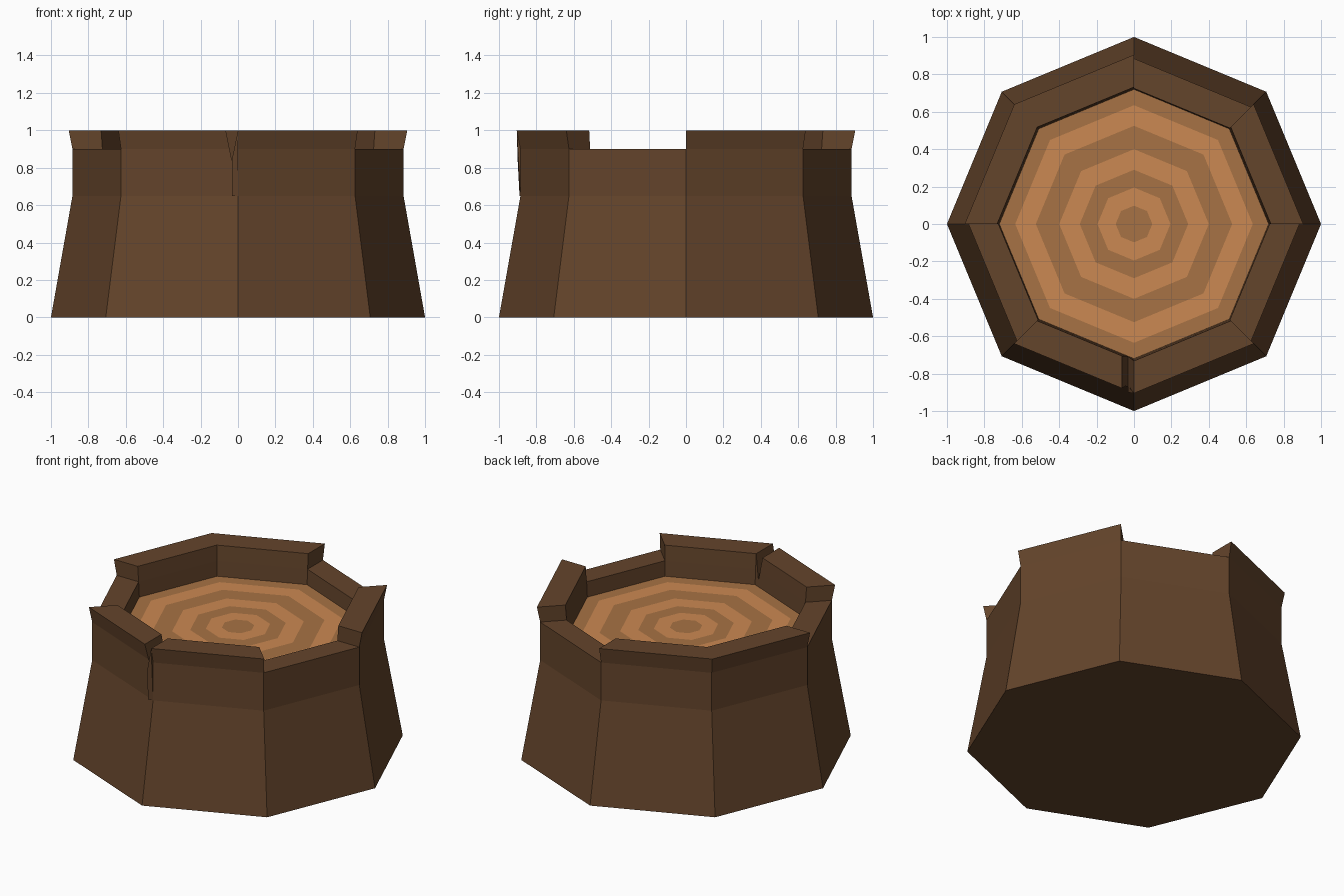
import bpy, bmesh
from math import sin, cos, pi

if "Cube" in bpy.data.objects:
    bpy.data.objects.remove(bpy.data.objects["Cube"])

N = 8


def material(name, rgb):
    m = bpy.data.materials.new(name)
    m.diffuse_color = (*rgb, 1)
    m.use_nodes = True
    m.node_tree.nodes["Principled BSDF"].inputs["Base Color"].default_value = m.diffuse_color
    return m


def add_object(name, bm, mats):
    bmesh.ops.recalc_face_normals(bm, faces=bm.faces)
    me = bpy.data.meshes.new(name)
    bm.to_mesh(me)
    bm.free()
    for m in mats:
        me.materials.append(m)
    ob = bpy.data.objects.new(name, me)
    bpy.context.collection.objects.link(ob)
    return ob


def hull(name, points, mats):
    bm = bmesh.new()
    verts = [bm.verts.new(p) for p in points]
    bmesh.ops.convex_hull(bm, input=verts)
    return add_object(name, bm, mats)


bark = material("bark", (0.127, 0.058, 0.024))
light = material("light_wood", (0.60, 0.25, 0.085))
dark = material("dark_wood", (0.39, 0.17, 0.058))

# Stump: octagonal profile, up the bark, over the rim, down to the growth rings
FLOOR = 0.8
profile = [(1, 0), (0.885, 0.65), (0.885, 0.9), (0.725, 0.9), (0.72, FLOOR)]
profile += [(r, FLOOR) for r in (0.635, 0.525, 0.40, 0.29, 0.195, 0.098)]
slots = [0, 0, 0, 0, 2, 1, 2, 1, 2, 1]

bm = bmesh.new()
loops = [[bm.verts.new((r * cos(2 * pi * i / N), r * sin(2 * pi * i / N), z))
          for i in range(N)] for r, z in profile]
rim = []
for k, (lo, hi) in enumerate(zip(loops, loops[1:])):
    for i in range(N):
        j = (i + 1) % N
        f = bm.faces.new((lo[i], lo[j], hi[j], hi[i]))
        f.material_index = slots[k]
        if k == 2:
            rim.append(f)
bm.faces.new(loops[0][::-1])
bm.faces.new(loops[-1]).material_index = 2

# Raised, slightly flared rim pieces
raised = [rim[i] for i in (0, 2, 3, 5, 6)]
geom = bmesh.ops.extrude_face_region(bm, geom=raised)["geom"]
for v in geom:
    if isinstance(v, bmesh.types.BMVert):
        s = 0.905 / 0.885 if v.co.xy.length > 0.8 else 0.732 / 0.725
        v.co.x *= s
        v.co.y *= s
        v.co.z = 1.0
left = [f for f in raised if f.is_valid]
if left:
    bmesh.ops.delete(bm, geom=left, context='FACES_ONLY')
stump = add_object("stump", bm, [bark, dark and light, dark])

# V-shaped crack in the front of the rim
cutter = hull("crack_cutter",
              [(x, y, z) for y in (-1.1, -0.6)
               for x, z in ((-0.033, 0.84), (-0.085, 1.1), (0.0206, 1.1))], [bark])
cutter.hide_render = True
cutter.display_type = 'WIRE'
cut = stump.modifiers.new("crack", 'BOOLEAN')
cut.operation = 'DIFFERENCE'
cut.solver = 'EXACT'
cut.object = cutter

# Splinter of bark that overlaps the crack
hull("bark_splinter",
     [(0, -0.885, 0.65), (0, -0.885, 0.9), (0, -0.905, 1), (-0.033, -0.90, 0.84),
      (-0.033, -0.89, 0.65), (-0.033, -0.865, 0.65), (-0.033, -0.865, 0.84),
      (0, -0.86, 0.65)], [bark])
